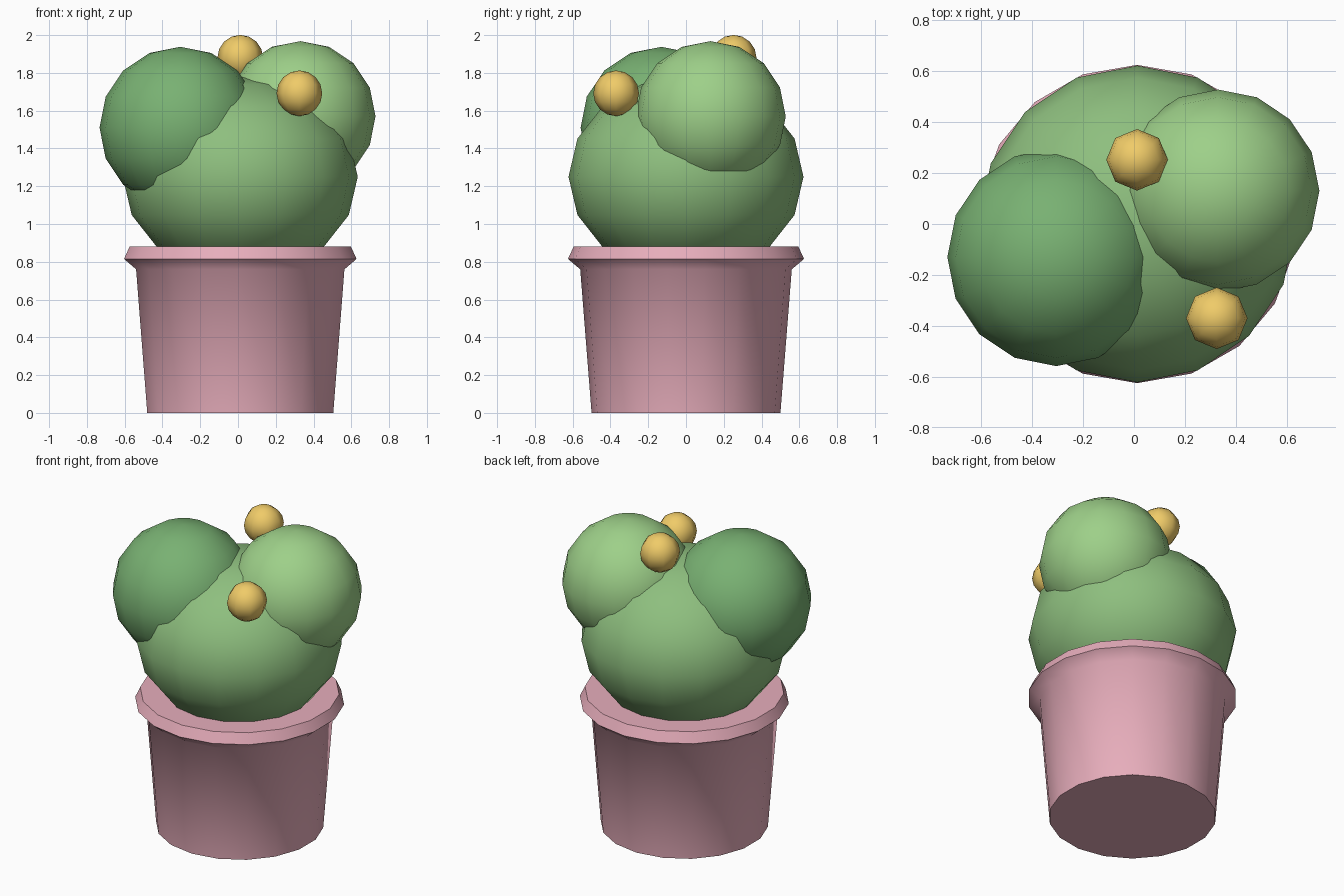
import bpy, bmesh
from math import cos, sin, pi

if "Cube" in bpy.data.objects:
    bpy.data.objects.remove(bpy.data.objects["Cube"])

CX = 0.012  # plant axis


def material(name, rgb):
    m = bpy.data.materials.new(name)
    m.diffuse_color = (*rgb, 1)
    m.use_nodes = True
    m.node_tree.nodes["Principled BSDF"].inputs["Base Color"].default_value = m.diffuse_color
    return m


def ball(name, loc, r, mat, segs=16, rings=8, zscale=1.0):
    bpy.ops.mesh.primitive_uv_sphere_add(segments=segs, ring_count=rings, radius=r, location=loc)
    o = bpy.context.object
    o.name = name
    o.scale.z = zscale
    o.data.materials.append(mat)
    bpy.ops.object.shade_smooth()
    return o


def lathe(name, profile, sides, mat):
    bm = bmesh.new()
    loops = [[bm.verts.new((CX + r * sin(2 * pi * i / sides), r * cos(2 * pi * i / sides), z))
              for i in range(sides)] for r, z in profile]
    for a, b in zip(loops, loops[1:]):
        for i in range(sides):
            j = (i + 1) % sides
            bm.faces.new((a[i], a[j], b[j], b[i]))
    bm.faces.new(loops[0])
    bm.faces.new(loops[-1])
    bmesh.ops.recalc_face_normals(bm, faces=bm.faces)
    me = bpy.data.meshes.new(name)
    bm.to_mesh(me)
    bm.free()
    o = bpy.data.objects.new(name, me)
    bpy.context.collection.objects.link(o)
    me.materials.append(mat)
    bpy.context.view_layer.objects.active = o
    o.select_set(True)
    bpy.ops.object.shade_smooth_by_angle(angle=pi / 3)
    o.select_set(False)
    return o


pink = material("pot_pink", (0.80, 0.42, 0.50))
mid_green = material("mid_green", (0.27, 0.52, 0.21))
dark_green = material("dark_green", (0.19, 0.44, 0.17))
light_green = material("light_green", (0.34, 0.63, 0.25))
yellow = material("flower_yellow", (0.87, 0.60, 0.14))

# Tapered pot with a flared rim
lathe("pot", [(0.50, 0), (0.56, 0.76), (0.625, 0.815), (0.595, 0.88)], 18, pink)

# Cactus body and two side lobes
ball("cactus_body", (CX, 0, 1.25), 0.622, mid_green, zscale=0.85)
ball("left_lobe", (-0.305, -0.13, 1.51), 0.428, dark_green)
ball("right_lobe", (0.33, 0.13, 1.57), 0.398, light_green)

# Small round flowers
for name, loc in (("back_flower", (0.012, 0.252, 1.88)), ("front_flower", (0.325, -0.37, 1.692))):
    ball(name, loc, 0.121, yellow, 8, 8)
